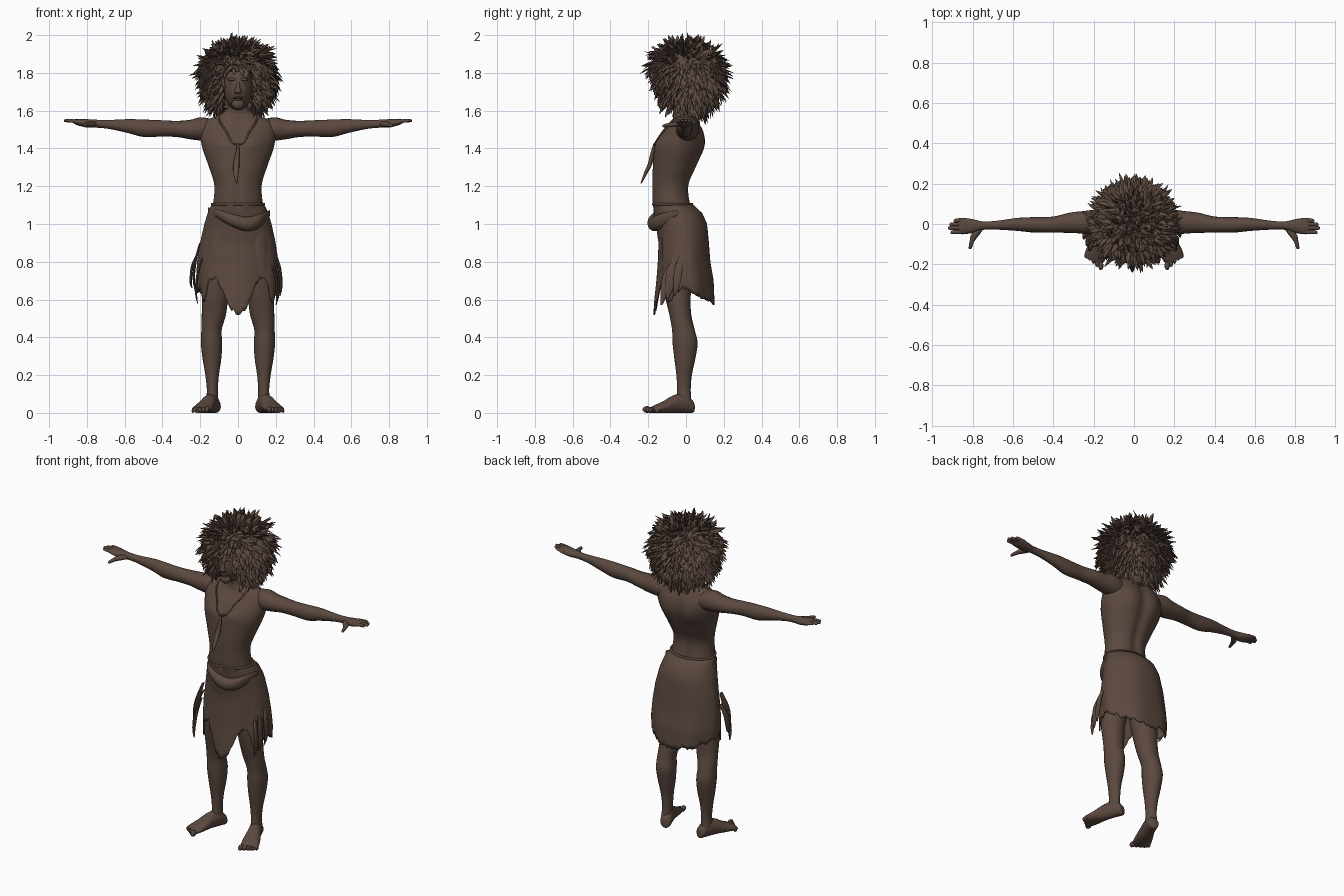
import bpy, bmesh, math, random
from mathutils import Vector

random.seed(4)
if "Cube" in bpy.data.objects:
    bpy.data.objects.remove(bpy.data.objects["Cube"])

brown = bpy.data.materials.new("earth_brown")
brown.use_nodes = True
COL = (0.105, 0.066, 0.05, 1)
brown.diffuse_color = COL
brown.node_tree.nodes["Principled BSDF"].inputs["Base Color"].default_value = COL

X, Y, Z = Vector((1, 0, 0)), Vector((0, 1, 0)), Vector((0, 0, 1))


def finish(name, bm, angle=60):
    bmesh.ops.recalc_face_normals(bm, faces=bm.faces)
    me = bpy.data.meshes.new(name)
    bm.to_mesh(me)
    bm.free()
    ob = bpy.data.objects.new(name, me)
    bpy.context.collection.objects.link(ob)
    me.materials.append(brown)
    bpy.ops.object.select_all(action='DESELECT')
    ob.select_set(True)
    bpy.context.view_layer.objects.active = ob
    bpy.ops.object.shade_smooth_by_angle(angle=math.radians(angle))
    return ob


def smooth_rows(rows, steps):
    """Catmull-Rom interpolation of (x, y, z, a, b) rows."""
    out = []
    for i in range(len(rows) - 1):
        q = [rows[max(0, min(len(rows) - 1, i + k))] for k in (-1, 0, 1, 2)]
        for s in range(steps):
            t = s / steps
            out.append([(2 * p1 + (p2 - p0) * t + (2 * p0 - 5 * p1 + 4 * p2 - p3) * t * t
                         + (3 * p1 - p0 - 3 * p2 + p3) * t ** 3) / 2
                        for p0, p1, p2, p3 in zip(*q)])
    return out + [list(rows[-1])]


def loft(bm, rows, u, v, n=20, steps=5, side=1):
    """Skin elliptical rings; side=-1 mirrors the part in x."""
    rings = []
    for x, y, z, a, b in smooth_rows(rows, steps):
        ring = []
        for k in range(n):
            t = math.tau * k / n
            p = Vector((x, y, z)) + u * a * math.cos(t) + v * b * math.sin(t)
            ring.append(bm.verts.new((p.x * side, p.y, p.z)))
        rings.append(ring)
    for r, s in zip(rings, rings[1:]):
        for k in range(n):
            bm.faces.new((r[k], r[k - 1], s[k - 1], s[k]))
    bm.faces.new(rings[0])
    bm.faces.new(rings[-1])


def ball(bm, c, r, seg=16):
    res = bmesh.ops.create_uvsphere(bm, u_segments=seg, v_segments=seg // 2 + 2, radius=1)
    for w in res["verts"]:
        w.co = Vector(c) + Vector([w.co[i] * r[i] for i in range(3)])


# Torso and neck, with spine groove, shoulder blades and chest
bm = bmesh.new()
loft(bm, [(0, -.03, .95, .15, .11), (0, -.07, 1.08, .135, .105), (0, -.08, 1.2, .125, .10),
          (0, -.06, 1.3, .153, .118), (0, -.035, 1.4, .188, .132), (0, -.015, 1.48, .2, .112),
          (0, -.005, 1.54, .185, .075), (0, -.005, 1.575, .105, .062),
          (0, -.005, 1.605, .066, .065), (0, -.02, 1.68, .06, .06)], X, Y, 56, 7)
for w in bm.verts:
    x, y, z = w.co
    if y > -.02 and z < 1.55:
        w.co.y -= .016 * math.exp(-(x / .03) ** 2)
        w.co.y += .010 * math.exp(-((abs(x) - .09) / .04) ** 2 - ((z - 1.42) / .07) ** 2)
    elif z < 1.56:
        w.co.y -= .012 * math.exp(-((abs(x) - .08) / .05) ** 2 - ((z - 1.43) / .04) ** 2)
        w.co.y += .006 * math.exp(-(x / .015) ** 2)
finish("torso", bm)

# Head with simple facial forms
bm = bmesh.new()
ball(bm, (0, -.05, 1.725), (.076, .1, .125), 28)
ball(bm, (0, -.125, 1.635), (.034, .024, .028))
finish("head", bm)
bm = bmesh.new()
loft(bm, [(0, -.14, 1.755, .009, .008), (0, -.152, 1.72, .012, .013),
          (0, -.155, 1.698, .02, .015), (0, -.143, 1.688, .012, .006)], X, Y, 12, 4)
finish("nose", bm)
bm = bmesh.new()
ball(bm, (0, -.138, 1.668), (.026, .012, .006))
ball(bm, (0, -.136, 1.658), (.022, .012, .007))
finish("lips", bm)
bm = bmesh.new()
for s in (1, -1):
    ball(bm, (s * .03, -.133, 1.765), (.027, .014, .008))
    ball(bm, (s * .029, -.13, 1.743), (.013, .01, .008))
finish("brows_and_eyes", bm)

# Limbs, built for both sides
foot_dir = Vector((.36, -.93, 0)).normalized()
foot_side = Vector((-foot_dir.y, foot_dir.x, 0))
for side, label in ((1, "left"), (-1, "right")):
    bm = bmesh.new()
    loft(bm, [(.1, .01, 1.49, .05, .055), (.19, .008, 1.503, .062, .062),
              (.25, .008, 1.5, .056, .052), (.32, .006, 1.503, .05, .043),
              (.4, -.003, 1.506, .04, .043), (.5, -.004, 1.507, .038, .046),
              (.58, -.002, 1.518, .032, .037), (.68, -.006, 1.527, .022, .024),
              (.75, -.008, 1.531, .021, .021), (.8, -.01, 1.533, .034, .022),
              (.85, -.01, 1.54, .041, .017), (.87, -.01, 1.543, .036, .010)], Y, Z, 20, 5, side)
    finish(label + "_arm", bm)

    bm = bmesh.new()
    for y0, y1, tip in ((.02, .016, .895), (.001, -.002, .915), (-.018, -.02, .922), (-.038, -.041, .91)):
        loft(bm, [(.83, y0, 1.54, .01, .01), (.87, (y0 + y1) / 2, 1.545, .0105, .01),
                  (tip - .008, y1, 1.547, .009, .008), (tip, y1, 1.546, .003, .003)], Y, Z, 10, 3, side)
    loft(bm, [(.755, -.015, 1.53, .014, .012), (.785, -.05, 1.528, .021, .014),
              (.803, -.085, 1.525, .012, .011), (.812, -.118, 1.52, .008, .008),
              (.813, -.125, 1.519, .003, .003)], X, Z, 12, 4, side)
    finish(label + "_fingers", bm)

    bm = bmesh.new()
    loft(bm, [(.09, -.03, .95, .085, .1), (.105, -.042, .75, .078, .085), (.12, -.043, .62, .07, .068),
              (.128, -.03, .52, .064, .058), (.14, -.014, .44, .054, .06), (.14, -.005, .37, .056, .066),
              (.138, -.006, .29, .05, .056), (.137, -.01, .2, .036, .041),
              (.136, -.011, .12, .029, .036), (.138, -.012, .05, .033, .042)], X, Y, 24, 6, side)
    finish(label + "_leg", bm)

    # Foot runs outward from heel to toes
    bm = bmesh.new()
    rows = []
    for d, w, top in ((-.05, .012, .04), (-.042, .03, .065), (0, .036, .1), (.06, .04, .095),
                      (.12, .05, .062), (.165, .053, .042), (.19, .045, .03)):
        c = Vector((.134, -.006, 0)) + foot_dir * d
        rows.append((c.x, c.y, .008 + top / 2 - .008 * (d > -.05), w, top / 2))
    loft(bm, rows, foot_side, Z, 20, 5, side)
    for i in range(5):
        off = (i - 2) * .022
        c = Vector((.134, -.006, 0)) + foot_dir * (.198 - .006 * i) + foot_side * off
        r = .018 - .0018 * i
        ball(bm, (side * c.x, c.y, r), (r * .75, r * 1.3, r), 10)
    finish(label + "_foot", bm)


# Hide skirt: a wrapped sheet with ragged hem
def lerp_table(table, t):
    for p, q in zip(table, table[1:]):
        if p[0] <= t <= q[0]:
            f = (t - p[0]) / (q[0] - p[0])
            return [a + (b - a) * f for a, b in zip(p, q)][1:]
    return table[-1][1:] if t > table[-1][0] else table[0][1:]


HEM = [(0, .52), (12, .55), (22, .64), (32, .72), (46, .7), (54, .61), (63, .58),
       (70, .65), (90, .655), (120, .62), (150, .595), (180, .58)]
# height, half width, front y, back y
SHAPE = [(.5, .2, -.17, .15), (.6, .212, -.165, .152), (.7, .218, -.155, .148), (.8, .215, -.148, .13),
         (.9, .2, -.145, .122), (1.0, .178, -.16, .112), (1.06, .16, -.172, .085), (1.11, .135, -.172, .03)]
bm = bmesh.new()
COLS, ROWS = 112, 20
grid = []
for k in range(COLS):
    deg = -180 + 360 * k / COLS
    a = math.radians(deg)
    hem = lerp_table(HEM, abs(deg))[0] + random.uniform(-.012, .012)
    col = []
    for j in range(ROWS + 1):
        z = 1.11 + (hem - 1.11) * j / ROWS
        hw, fy, by = lerp_table(SHAPE, z)
        fold = 1 + .025 * math.sin(a * 7 + 1) * (j / ROWS) ** 1.5
        col.append(bm.verts.new((hw * math.sin(a) * fold,
                                 (fy + by) / 2 - (by - fy) / 2 * math.cos(a) * fold, z)))
    grid.append(col)
for k in range(COLS):
    for j in range(ROWS):
        bm.faces.new((grid[k - 1][j], grid[k][j], grid[k][j + 1], grid[k - 1][j + 1]))
skirt = finish("hide_skirt", bm)
thick = skirt.modifiers.new("thickness", 'SOLIDIFY')
thick.thickness = .008

# Torn strips hanging at the hips
bm = bmesh.new()
for x, y, top, low, w in ((-.212, -.08, .9, .64, .028), (-.2, -.11, .82, .58, .02), (-.228, -.05, .84, .66, .022),
                          (.2, -.08, .82, .6, .026), (.19, -.11, .78, .57, .02), (.212, -.04, .84, .62, .022)):
    out = .022 if x > 0 else -.028
    mid = (top + low) / 2
    loft(bm, [(x * .95, y + .02, top, .004, w * .5), (x + out * .5, y, mid + .03, .007, w),
              (x + out * .8, y - .01, mid - .06, .006, w * .8),
              (x + out * .5, y - .02, low, .002, .004)], X, Y, 10, 3)
finish("torn_strips", bm)

# Rolled waist fold sagging at the front, and waistband
bm = bmesh.new()
loft(bm, [(-.158, -.05, 1.075, .01, .012), (-.11, -.128, 1.055, .024, .024), (-.03, -.166, 1.02, .032, .034),
          (.05, -.166, 1.0, .034, .038), (.12, -.13, 1.02, .03, .034), (.17, -.05, 1.06, .01, .014)],
     Y, Z, 16, 6)
finish("waist_roll", bm)


def cord(name, points, depth, cyclic=False):
    cu = bpy.data.curves.new(name, 'CURVE')
    cu.dimensions = '3D'
    cu.bevel_depth, cu.bevel_resolution, cu.resolution_u = depth, 2, 6
    sp = cu.splines.new('BEZIER')
    sp.bezier_points.add(len(points) - 1)
    for b, p in zip(sp.bezier_points, points):
        b.co = p
        b.handle_left_type = b.handle_right_type = 'AUTO'
    sp.use_cyclic_u = cyclic
    cu.materials.append(brown)
    bpy.context.collection.objects.link(bpy.data.objects.new(name, cu))


cord("waistband", [(.137 * math.cos(t), -.071 + .102 * math.sin(t), 1.105)
                   for t in [math.tau * k / 12 for k in range(12)]], .007, True)

# Necklace cord and tooth pendant
half = [(.04, .065, 1.6), (.085, .03, 1.585), (.1, -.06, 1.555), (.065, -.118, 1.495)]
cord("necklace_cord", half + [(0, -.168, 1.42)] + [(-x, y, z) for x, y, z in reversed(half)], .005, True)
bm = bmesh.new()
loft(bm, [(0, -.168, 1.425, .005, .005), (-.002, -.178, 1.38, .01, .009), (-.008, -.19, 1.32, .016, .012),
          (-.01, -.213, 1.27, .014, .01), (-.008, -.238, 1.215, .003, .003)], X, Y, 12, 4)
finish("pendant", bm)

# Hair mass, hollowed around the face
bm = bmesh.new()
bmesh.ops.create_icosphere(bm, subdivisions=5, radius=1)


def hair_point(n):
    return Vector((n.x * .178, .002 + n.y * .178, 1.79 + n.z * (.16 if n.z > 0 else .2)))


def on_face(p):
    return p.y < -.04 and abs(p.x) < .074 and p.z < 1.81


for w in bm.verts:
    n = w.co.normalized()
    p = hair_point(n * (1 + .03 * math.sin(n.x * 13 + n.z * 5) * math.sin(n.y * 11 + n.z * 9)))
    if on_face(p):
        p.y = -.04
    w.co = p
finish("hair_mass", bm)

# Shaggy tufts scattered evenly over the hair
bm = bmesh.new()
COUNT = 900
for i in range(COUNT):
    h = 1 - 1.9 * (i + .5) / COUNT
    t = i * math.pi * (3 - math.sqrt(5))
    n = Vector((math.sqrt(1 - h * h) * math.cos(t), math.sqrt(1 - h * h) * math.sin(t), h))
    p = hair_point(n * .97)
    if on_face(p) or (p.y < -.02 and p.z < 1.64 and abs(p.x) < .09):
        continue
    jitter = Vector([random.uniform(-.45, .45) for _ in range(3)])
    d = (n * .6 + jitter - Z * .75 * (1 - max(0, n.z) ** 2)).normalized()
    size = random.uniform(.045, .085) * (.7 if n.z > .75 else 1)
    u = d.cross(n + jitter * .3 + X * .01).normalized()
    v = d.cross(u)
    m = p + d * size * .5 + n * .016
    e = p + d * size + n * .014
    r = random.uniform(.009, .016)
    loft(bm, [(*p, r, r * .6), (*m, r * .8, r * .4), (*e, .0008, .0008)], u, v, 5, 2)
finish("hair_tufts", bm, 45)
